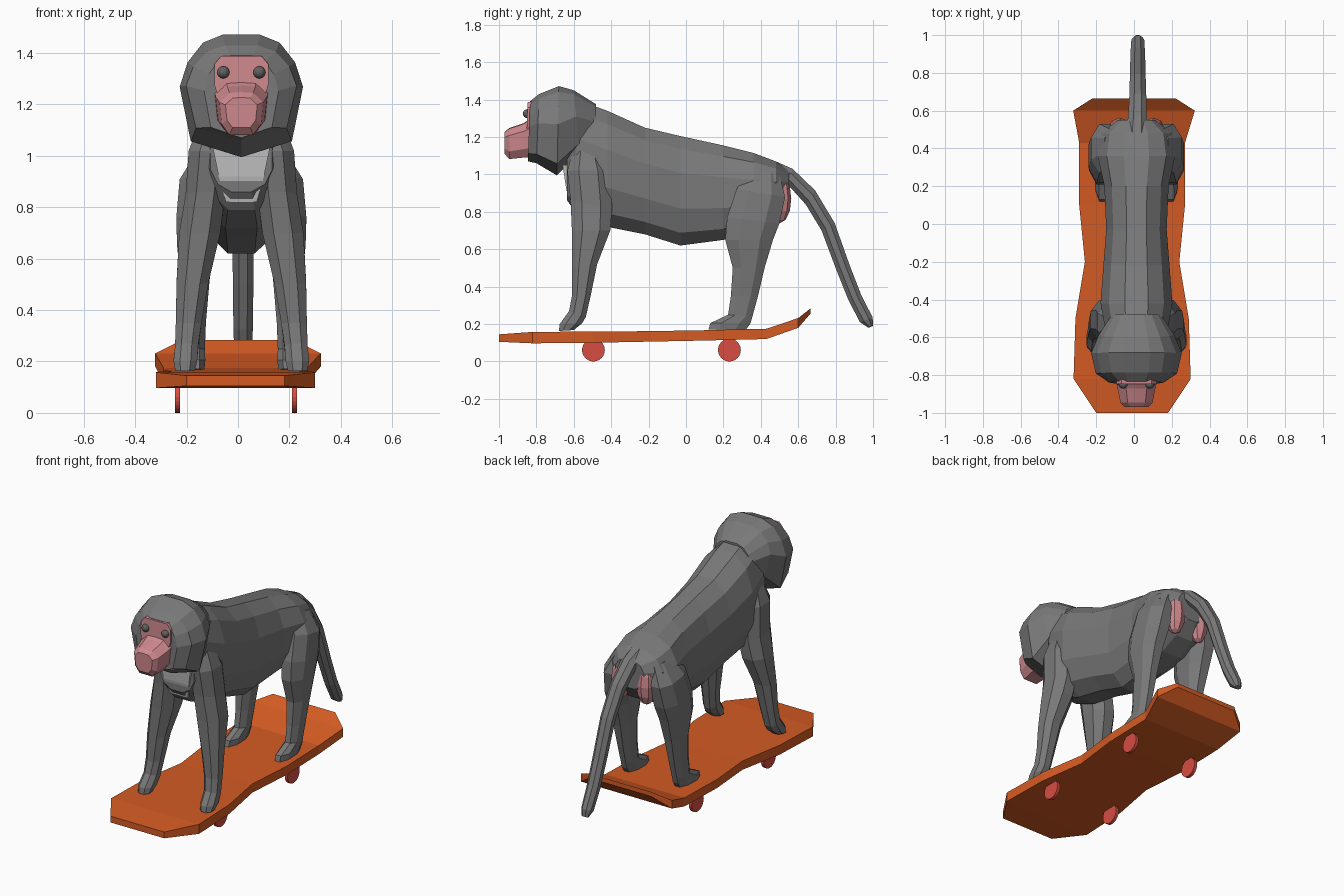
import bpy, bmesh, math
from mathutils import Vector

CX = 0.013  # body midline


def material(name, rgb):
    m = bpy.data.materials.new(name)
    m.diffuse_color = (*rgb, 1)
    return m


GREY = material("grey fur", (0.19, 0.19, 0.19))
PALE = material("pale chest fur", (0.6, 0.6, 0.6))
PINK = material("pink skin", (0.62, 0.25, 0.27))
DARK = material("dark grey eyes", (0.12, 0.12, 0.12))
ORANGE = material("orange deck", (0.66, 0.105, 0.017))
RED = material("red wheels", (0.68, 0.075, 0.055))


def finish(bm, name, mat):
    bmesh.ops.recalc_face_normals(bm, faces=bm.faces[:])
    me = bpy.data.meshes.new(name)
    bm.to_mesh(me)
    bm.free()
    me.materials.append(mat)
    ob = bpy.data.objects.new(name, me)
    bpy.context.collection.objects.link(ob)
    return ob


def rounded(n, p=1.0):
    """Unit superellipse cross-section with n sides."""
    pts = []
    for i in range(n):
        a = 2 * math.pi * (i + 0.5) / n
        c, s = math.cos(a), math.sin(a)
        pts.append((math.copysign(abs(c) ** p, c), math.copysign(abs(s) ** p, s)))
    k = max(abs(x) for x, _ in pts)
    j = max(abs(y) for _, y in pts)
    return [(x / k, y / j) for x, y in pts]


SQUARE = [(-1, -1), (1, -1), (1, 1), (-1, 1)]


def loft(name, rings, shape, mat):
    """Ring = (centre x, half width, y and z of one edge, y and z of the other)."""
    bm = bmesh.new()
    rows = []
    for x, hw, ya, za, yb, zb in rings:
        c = Vector((x, (ya + yb) / 2, (za + zb) / 2))
        v = Vector((0, (ya - yb) / 2, (za - zb) / 2))
        rows.append([bm.verts.new(c + Vector((hw * s, 0, 0)) + v * t) for s, t in shape])
    n = len(shape)
    for a, b in zip(rows, rows[1:]):
        for i in range(n):
            j = (i + 1) % n
            bm.faces.new((a[i], a[j], b[j], b[i]))
    bm.faces.new(rows[0])
    bm.faces.new(rows[-1])
    return finish(bm, name, mat)


def upright(rows, x=CX):
    """Rows of (y, top, bottom, half width) for lofts running along y."""
    return [(x, w, y, t, y, b) for y, t, b, w in rows]


# Deck with waist and kicked tail
loft("deck", [(x, w, y, t, y, b) for y, x, w, t, b in [
    (-1.00, -0.01, 0.19, 0.145, 0.105), (-0.82, -0.01, 0.31, 0.158, 0.097),
    (-0.50, -0.01, 0.30, 0.16, 0.10), (-0.20, -0.01, 0.25, 0.162, 0.106),
    (0.10, -0.01, 0.28, 0.167, 0.112), (0.43, -0.01, 0.28, 0.175, 0.12),
    (0.60, 0.0, 0.322, 0.232, 0.18), (0.665, 0.0, 0.22, 0.283, 0.255)]], SQUARE, ORANGE)

# Wheels
for y, end in ((-0.495, "front"), (0.232, "rear")):
    for x, side in ((-0.235, "left"), (0.22, "right")):
        bm = bmesh.new()
        bmesh.ops.create_cone(bm, cap_ends=True, segments=24, radius1=0.061, radius2=0.061, depth=0.02)
        ob = finish(bm, f"{end}_{side}_wheel", RED)
        ob.location = (x, y, 0.061)
        ob.rotation_euler.y = math.pi / 2

# Torso
loft("torso", upright([
    (-0.635, 1.12, 0.86, 0.12), (-0.585, 1.40, 0.79, 0.16), (-0.42, 1.34, 0.72, 0.19),
    (-0.22, 1.25, 0.68, 0.175), (-0.03, 1.205, 0.62, 0.16), (0.20, 1.155, 0.65, 0.17),
    (0.36, 1.115, 0.69, 0.205), (0.48, 1.07, 0.75, 0.185), (0.55, 1.02, 0.84, 0.10)]),
    rounded(12, 0.85), GREY)

# Pale chest patch
loft("chest_patch", [(CX, w, y, z, -0.55, z) for y, z, w in [
    (-0.66, 1.05, 0.115), (-0.64, 0.92, 0.088), (-0.612, 0.82, 0.06)]], SQUARE, PALE)

# Head with mane: faceted outline, wide at the cheeks, pointed at the chin
half = [(0.3, 1), (0.62, 0.87), (0.87, 0.55), (1, 0.15), (0.82, -0.74)]
mane = half + [(0, -1)] + [(-x, z) for x, z in reversed(half)]
loft("head", [
    (CX, 0.145, -0.835, 1.39, -0.845, 1.07), (CX, 0.215, -0.785, 1.43, -0.80, 1.06),
    (CX, 0.24, -0.68, 1.472, -0.69, 0.995), (CX, 0.20, -0.60, 1.45, -0.57, 1.12),
    (CX, 0.13, -0.48, 1.375, -0.48, 1.15)], mane, GREY)

# Face plate, muzzle and eyes
face = [(-0.75, 1), (0.75, 1), (1, 0.75), (1, 0.1), (0.6, -1), (-0.6, -1), (-1, 0.1), (-1, 0.75)]
loft("face", [(CX, 0.105, -0.80, 1.39, -0.80, 1.14),
              (CX, 0.105, -0.846, 1.388, -0.856, 1.14)], face, PINK)
snout = [(-0.55, 1), (0, 1.04), (0.55, 1), (1, 0.55), (0.9, -0.5), (0.55, -1), (-0.55, -1), (-0.9, -0.5), (-1, 0.55)]
loft("muzzle", upright([
    (-0.82, 1.30, 1.09, 0.105), (-0.87, 1.27, 1.09, 0.10),
    (-0.945, 1.245, 1.082, 0.085), (-0.97, 1.225, 1.11, 0.062)]), snout, PINK)
for s, side in ((-1, "left"), (1, "right")):
    bm = bmesh.new()
    bmesh.ops.create_uvsphere(bm, u_segments=12, v_segments=8, radius=0.024)
    finish(bm, side + "_eye", DARK).location = (CX + s * 0.07, -0.848, 1.325)

# Legs: rows of (offset from midline, half width, front y, front z, back y, back z)
FRONT = [(0.09, 0.07, -0.60, 1.14, -0.46, 1.14), (0.125, 0.08, -0.635, 1.02, -0.41, 1.02),
         (0.14, 0.077, -0.617, 0.86, -0.395, 0.82), (0.162, 0.08, -0.61, 0.70, -0.405, 0.70),
         (0.19, 0.062, -0.61, 0.50, -0.475, 0.52), (0.205, 0.05, -0.61, 0.35, -0.51, 0.35),
         (0.213, 0.045, -0.625, 0.27, -0.535, 0.24), (0.218, 0.046, -0.675, 0.20, -0.555, 0.205),
         (0.219, 0.038, -0.68, 0.163, -0.60, 0.168)]
HIND = [(0.11, 0.06, 0.33, 1.03, 0.50, 1.00), (0.16, 0.08, 0.27, 0.92, 0.53, 0.88),
        (0.175, 0.078, 0.22, 0.77, 0.50, 0.74), (0.18, 0.07, 0.21, 0.65, 0.465, 0.65),
        (0.18, 0.055, 0.25, 0.50, 0.42, 0.50), (0.18, 0.042, 0.24, 0.35, 0.385, 0.35),
        (0.18, 0.038, 0.225, 0.25, 0.355, 0.24), (0.18, 0.04, 0.13, 0.205, 0.345, 0.205),
        (0.18, 0.036, 0.12, 0.17, 0.32, 0.168)]
for s, side in ((-1, "left"), (1, "right")):
    for rows, label in ((FRONT, "front"), (HIND, "hind")):
        loft(f"{label}_{side}_leg", [(CX + s * r[0], *r[1:]) for r in rows], rounded(8, 0.9), GREY)
    # Bare seat pad
    bm = bmesh.new()
    bmesh.ops.create_uvsphere(bm, u_segments=8, v_segments=6, radius=1)
    ob = finish(bm, side + "_seat_pad", PINK)
    ob.scale = (0.062, 0.06, 0.13)
    ob.location = (CX + s * 0.088, 0.503, 0.87)

# Tail
loft("tail", [
    (0.015, 0.06, 0.48, 1.07, 0.48, 0.93), (0.018, 0.05, 0.57, 1.03, 0.545, 0.945),
    (0.02, 0.045, 0.69, 0.915, 0.64, 0.84), (0.02, 0.042, 0.795, 0.74, 0.725, 0.70),
    (0.02, 0.04, 0.875, 0.515, 0.80, 0.50), (0.02, 0.038, 0.935, 0.36, 0.87, 0.325),
    (0.02, 0.034, 0.998, 0.235, 0.93, 0.21), (0.02, 0.02, 1.0, 0.19, 0.975, 0.18)],
    rounded(8), GREY)
